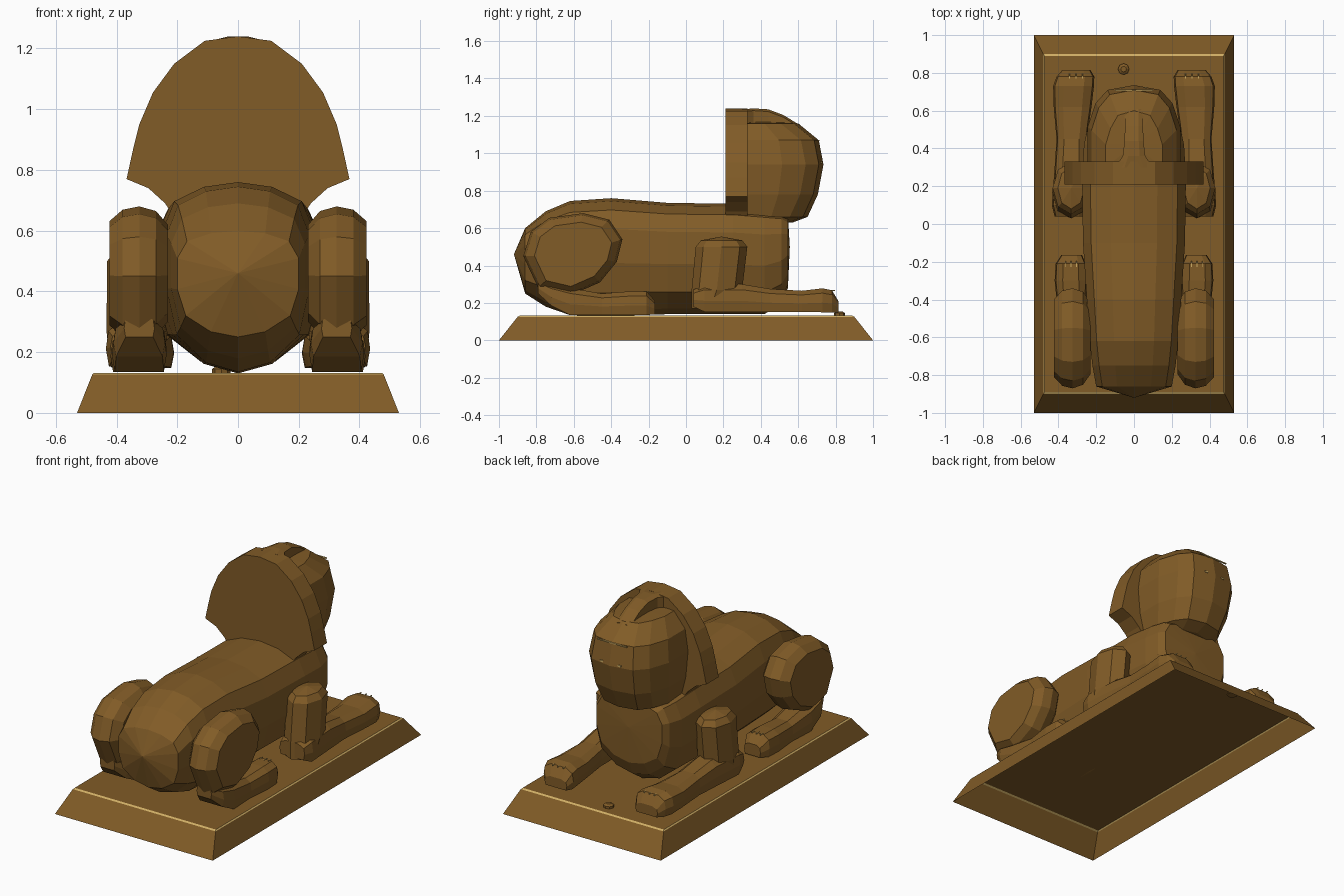
import bpy, bmesh, math
from mathutils import Vector

cube = bpy.data.objects.get("Cube")
if cube:
    bpy.data.objects.remove(cube)


def make_material(name, color):
    mat = bpy.data.materials.new(name)
    mat.use_nodes = True
    mat.diffuse_color = color
    bsdf = next(n for n in mat.node_tree.nodes if n.type == "BSDF_PRINCIPLED")
    bsdf.inputs["Base Color"].default_value = color
    return mat


STONE = make_material("brown stone", (0.22, 0.106, 0.02, 1))
GOLD = make_material("gold edge", (0.62, 0.42, 0.13, 1))


def finish(name, bm, mat=STONE):
    mesh = bpy.data.meshes.new(name)
    bm.to_mesh(mesh)
    bm.free()
    obj = bpy.data.objects.new(name, mesh)
    bpy.context.collection.objects.link(obj)
    mesh.materials.append(mat)
    return obj


def loft(name, rings, start=None, end=None, mirror=1):
    """Skin closed rings; each end is a flat cap or a fan to a point."""
    bm = bmesh.new()
    flip = lambda p: bm.verts.new((p[0] * mirror, p[1], p[2]))
    loops = [[flip(p) for p in ring] for ring in rings]
    count = len(loops[0])
    for a, b in zip(loops, loops[1:]):
        for i in range(count):
            j = (i + 1) % count
            bm.faces.new((a[i], a[j], b[j], b[i]))
    for loop, tip in ((loops[0], start), (loops[-1], end)):
        if tip is None:
            bm.faces.new(loop)
        else:
            apex = flip(tip)
            for i in range(count):
                bm.faces.new((loop[i], loop[(i + 1) % count], apex))
    bmesh.ops.recalc_face_normals(bm, faces=bm.faces)
    return finish(name, bm)


def both(half):
    """Close a half outline, given from x=0 to x=0, by mirroring it."""
    return half + [(-u, v) for u, v in half[-2:0:-1]]


def plate(name, center, size, mat):
    bm = bmesh.new()
    bmesh.ops.create_cube(bm, size=1)
    for v in bm.verts:
        v.co = Vector(center) + Vector([c * s for c, s in zip(v.co, size)])
    return finish(name, bm, mat)


# Plinth: hollow tapered slab with a thin gold rim
bm = bmesh.new()
levels = [(0.53, 1.0, 0), (0.48, 0.9, 0.126), (0.474, 0.89, 0.132)]
corners = [(1, 1), (-1, 1), (-1, -1), (1, -1)]
loops = [[bm.verts.new((sx * x, sy * y, z)) for sx, sy in corners] for x, y, z in levels]
for level, (a, b) in enumerate(zip(loops, loops[1:])):
    for i in range(4):
        j = (i + 1) % 4
        bm.faces.new((a[i], a[j], b[j], b[i])).material_index = level
bm.faces.new(loops[-1])
plinth = finish("plinth", bm)
plinth.data.materials.append(GOLD)

# Body: rounded box sections along y (y, half width, bottom, top)
section = both([(0, 1), (.45, .975), (.84, .9), (1, .74), (1, .45), (.86, .2), (.45, .05), (0, 0)])
stations = [(-.86, .2, .25, .6), (-.75, .22, .18, .69), (-.62, .235, .135, .745),
            (-.4, .25, .13, .76), (-.1, .27, .14, .735), (.25, .275, .14, .73),
            (.42, .265, .14, .715), (.51, .245, .2, .7), (.545, .22, .28, .67)]
loft("body", [[(u * w, y, lo + v * (hi - lo)) for u, v in section] for y, w, lo, hi in stations],
     start=(0, -.92, .46), end=(0, .555, .5))

# Headdress: flared arch slab behind the head
arch = both([(0, 1.24), (.11, 1.225), (.21, 1.15), (.28, 1.055), (.325, .95), (.345, .87),
             (.367, .77), (.295, .74), (.24, .69), (.22, .66), (0, .66)])
loft("headdress", [[(x, y, z) for x, z in arch] for y in (.21, .33)])

# Head: horizontal layers (height, half width, front y)
layers = [(.63, .16, .57), (.66, .2, .65), (.78, .23, .705), (.94, .245, .735),
          (1.07, .225, .71), (1.16, .15, .6)]


def face_outline(w, front):
    half = [(0, front), (.57 * w, front - .025), (.83 * w, front - .095),
            (w, front * .7), (w, .3), (0, .3)]
    return both(half)


loft("head", [[(x, y, z) for x, y in face_outline(w, f)] for z, w, f in layers],
     end=(0, .42, 1.17))

# Crest: tapered ridge from the headdress down to the brow
crest = [(.3, .1, 1.235), (.36, .06, 1.24), (.44, .05, 1.235), (.52, .048, 1.205), (.61, .05, 1.15)]
loft("crest", [[(-w, y, 1.1), (w, y, 1.1), (w, y, z - .012), (w * .5, y, z), (-w * .5, y, z),
                (-w, y, z - .012)] for y, w, z in crest])

# Gold brow line and eyes
plate("brow_line", (0, .709, 1.069), (.2, .008, .006), GOLD)
for side, label in ((1, "left"), (-1, "right")):
    plate(label + "_eye", (side * .06, .722, .95), (.02, .009, .01), GOLD)

# Limb sections: eight-sided, flat underneath
limb = [(-.5, 1), (.5, 1), (.92, .8), (1, .4), (.9, 0), (-.9, 0), (-1, .4), (-.92, .8)]


def limb_rings(stations):
    return [[(xc + u * w, y, lo + v * (hi - lo)) for u, v in limb]
            for y, xc, w, lo, hi in stations]


octagon = [(math.cos(math.radians(a)), math.sin(math.radians(a))) for a in range(0, 360, 45)]
thigh_outline = [(-.87, .45), (-.83, .58), (-.73, .655), (-.55, .68), (-.41, .645), (-.34, .54),
                 (-.37, .42), (-.46, .31), (-.62, .24), (-.79, .28)]
thigh_mid = Vector((-.6, .46))

for side, label in ((1, "left"), (-1, "right")):
    # Foreleg lying along the plinth, ending in a paw
    loft(label + "_foreleg", limb_rings([
        (.04, .335, .085, .18, .27), (.1, .335, .1, .152, .3), (.3, .335, .085, .152, .3),
        (.45, .33, .08, .152, .275), (.62, .325, .1, .152, .265), (.73, .32, .108, .15, .278),
        (.78, .31, .1, .148, .268), (.815, .305, .075, .15, .21)]), mirror=side)

    # Upright upper foreleg (z, centre y, half depth, half width)
    upper = [(.17, .13, .1, .09), (.27, .165, .135, .1), (.5, .19, .138, .098), (.535, .19, .11, .07)]
    loft(label + "_upper_foreleg", [[(.333 + c * w, yc + s * d, z) for c, s in octagon]
                                    for z, yc, d, w in upper], end=(.333, .19, .555), mirror=side)

    # Thigh: outline swollen across its thickness
    slices = [(-.095, .72), (-.055, .93), (0, 1), (.055, .95), (.098, .78)]
    rings = []
    for dx, scale in slices:
        pts = [thigh_mid + (Vector(p) - thigh_mid) * scale for p in thigh_outline]
        rings.append([(.325 + dx, p.x, p.y) for p in pts])
    loft(label + "_thigh", rings, mirror=side)

    # Hind foot
    loft(label + "_hind_foot", limb_rings([
        (-.79, .325, .05, .25, .32), (-.72, .325, .085, .185, .3), (-.62, .325, .09, .135, .28),
        (-.45, .33, .075, .135, .25), (-.3, .335, .085, .135, .262), (-.21, .335, .08, .135, .262),
        (-.165, .33, .055, .14, .21)]), mirror=side)

    # Gold claw lines
    for k in (-1, 0, 1):
        plate(f"{label}_front_claw_{k + 2}", (side * (.307 + k * .035), .778, .267),
              (.004, .035, .006), GOLD)
        plate(f"{label}_hind_claw_{k + 2}", (side * (.333 + k * .028), -.212, .261),
              (.004, .03, .006), GOLD)

# Small pebble in front of the paws
pebble = [(.125, .03), (.145, .03), (.155, .015)]
loft("pebble", [[(-.055 + c * r, .82 + s * r, z) for c, s in octagon] for z, r in pebble])
